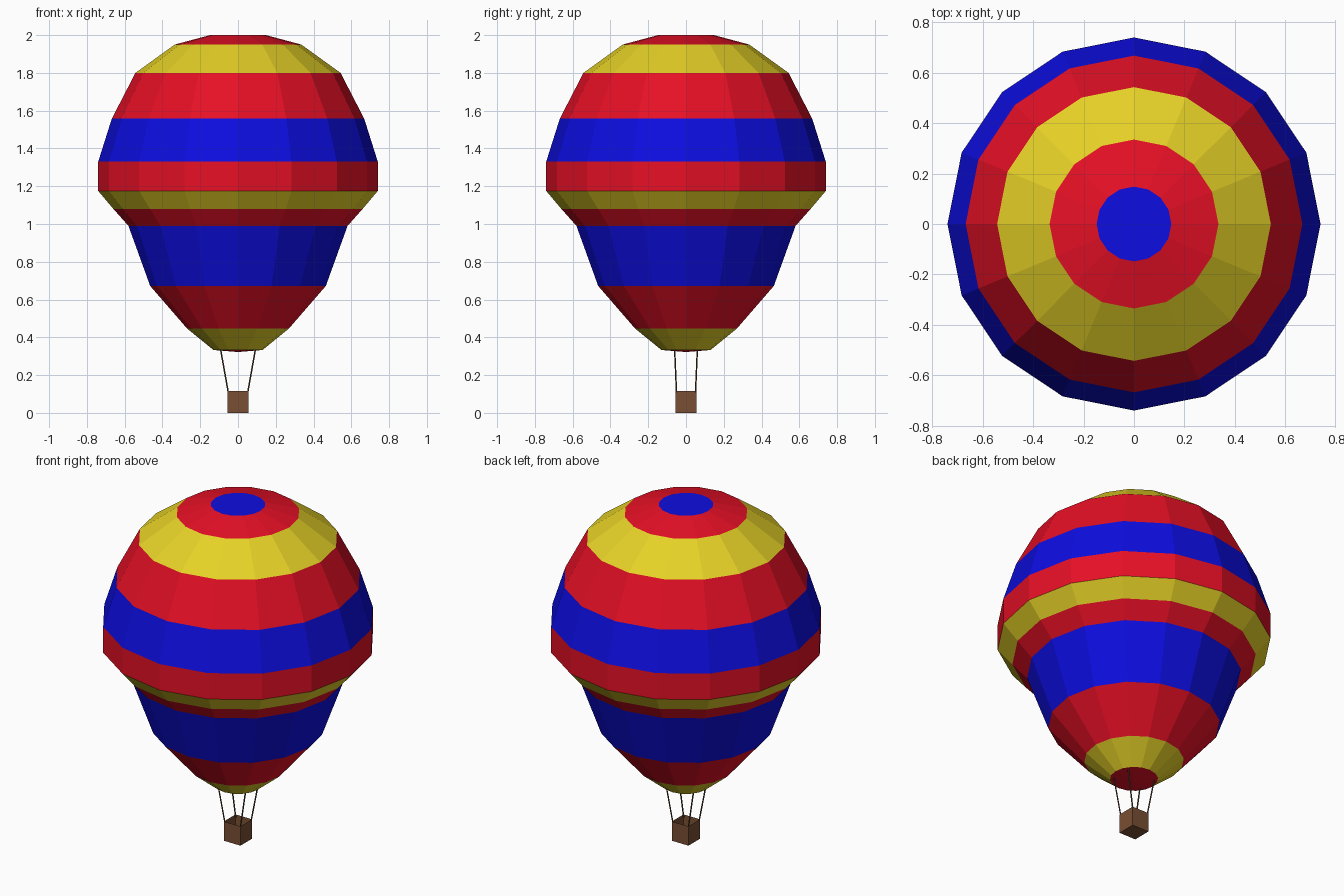
import bpy, bmesh, math
from mathutils import Vector

cube = bpy.data.objects.get("Cube")
if cube:
    bpy.data.objects.remove(cube, do_unlink=True)


def material(name, rgb):
    m = bpy.data.materials.new(name)
    m.use_nodes = True
    m.diffuse_color = (*rgb, 1)
    m.node_tree.nodes["Principled BSDF"].inputs["Base Color"].default_value = (*rgb, 1)
    return m


red = material("red cloth", (0.79, 0.005, 0.019))
yellow = material("yellow cloth", (0.79, 0.64, 0.02))
blue = material("blue cloth", (0.004, 0.004, 0.75))
wicker = material("brown wicker", (0.19, 0.077, 0.033))
rope_brown = material("dark rope", (0.10, 0.053, 0.03))


def add_object(name, bm, mats):
    bmesh.ops.recalc_face_normals(bm, faces=bm.faces)
    mesh = bpy.data.meshes.new(name)
    bm.to_mesh(mesh)
    bm.free()
    for m in mats:
        mesh.materials.append(m)
    obj = bpy.data.objects.new(name, mesh)
    bpy.context.collection.objects.link(obj)
    return obj


# Envelope: stacked rings, each band with its own cloth colour
SIDES = 16
RED, YELLOW, BLUE = range(3)
rings = [(0.13, 0.333), (0.27, 0.447), (0.465, 0.672), (0.58, 0.99), (0.66, 1.08),
         (0.74, 1.175), (0.74, 1.33), (0.668, 1.558), (0.543, 1.80), (0.335, 1.95), (0.148, 2.0)]
bands = [YELLOW, RED, BLUE, RED, YELLOW, RED, BLUE, RED, YELLOW, RED]

bm = bmesh.new()
loops = []
for r, z in rings:
    angles = [math.tau * i / SIDES for i in range(SIDES)]
    loops.append([bm.verts.new((r * math.cos(a), r * math.sin(a), z)) for a in angles])
for low, high, colour in zip(loops, loops[1:], bands):
    for i in range(SIDES):
        j = (i + 1) % SIDES
        bm.faces.new((low[i], low[j], high[j], high[i])).material_index = colour
bm.faces.new(loops[-1]).material_index = BLUE
# Slightly bulging underside
tip = bm.verts.new((0, 0, 0.322))
for i in range(SIDES):
    bm.faces.new((loops[0][i], tip, loops[0][(i + 1) % SIDES])).material_index = RED
add_object("envelope", bm, [red, yellow, blue])

# Basket: open box with thin walls
HALF, HEIGHT, WALL = 0.055, 0.115, 0.008
bm = bmesh.new()
bmesh.ops.create_cube(bm, size=1)
for v in bm.verts:
    v.co = (v.co.x * 2 * HALF, v.co.y * 2 * HALF, (v.co.z + 0.5) * HEIGHT)
bm.normal_update()
top = max(bm.faces, key=lambda f: f.calc_center_median().z)
bmesh.ops.inset_region(bm, faces=[top], thickness=WALL)
for v in top.verts:
    v.co.z = WALL
add_object("basket", bm, [wicker])

# Ropes from the basket corners to the envelope mouth
for sx, side in ((-1, "right"), (1, "left")):
    for sy, end in ((-1, "front"), (1, "back")):
        start = Vector((sx * 0.05, sy * 0.05, 0.10))
        finish = Vector((sx * 0.092, sy * 0.06, 0.335))
        line = finish - start
        bm = bmesh.new()
        bmesh.ops.create_cone(bm, cap_ends=True, segments=6, radius1=0.004,
                              radius2=0.004, depth=line.length)
        rope = add_object(f"rope_{end}_{side}", bm, [rope_brown])
        rope.location = (start + finish) / 2
        rope.rotation_euler = line.to_track_quat("Z", "Y").to_euler()
